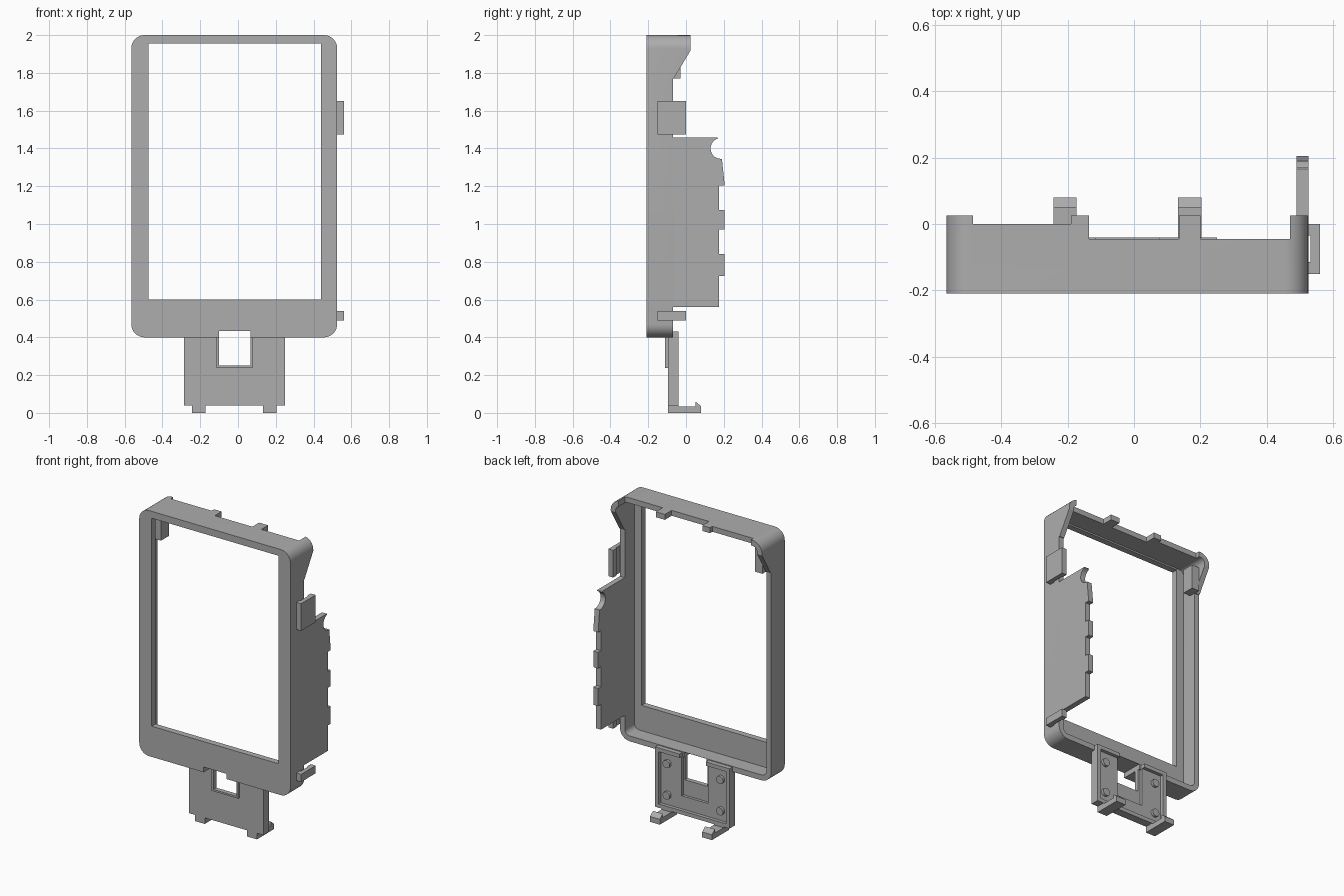
import bpy, bmesh, math
from mathutils import Vector

old = bpy.data.objects.get("Cube")
if old:
    bpy.data.objects.remove(old)

grey = bpy.data.materials.new("plain grey")
grey.use_nodes = True
colour = (0.42, 0.42, 0.42, 1)
grey.diffuse_color = colour
grey.node_tree.nodes["Principled BSDF"].inputs["Base Color"].default_value = colour


def prism(name, pts, axis, lo, hi):
    """Extrude a 2D profile: axis 'y' takes (x, z) points, axis 'x' takes (y, z)."""
    def place(a, b, d):
        return (a, d, b) if axis == "y" else (d, a, b)
    bm = bmesh.new()
    face = bm.faces.new([bm.verts.new(place(a, b, lo)) for a, b in pts])
    new = bmesh.ops.extrude_face_region(bm, geom=[face])["geom"]
    bmesh.ops.translate(bm, vec=Vector(place(0, 0, hi - lo)),
                        verts=[v for v in new if isinstance(v, bmesh.types.BMVert)])
    bmesh.ops.recalc_face_normals(bm, faces=bm.faces)
    me = bpy.data.meshes.new(name)
    bm.to_mesh(me)
    bm.free()
    me.materials.append(grey)
    ob = bpy.data.objects.new(name, me)
    bpy.context.collection.objects.link(ob)
    return ob


def box(name, x, y, z):
    return prism(name, [(x[0], z[0]), (x[1], z[0]), (x[1], z[1]), (x[0], z[1])], "y", *y)


def activate(ob):
    bpy.ops.object.select_all(action="DESELECT")
    ob.select_set(True)
    bpy.context.view_layer.objects.active = ob


def cut(ob, cutter):
    mod = ob.modifiers.new("cut", "BOOLEAN")
    mod.operation, mod.solver, mod.object = "DIFFERENCE", "EXACT", cutter
    activate(ob)
    bpy.ops.object.modifier_apply(modifier=mod.name)
    bpy.data.objects.remove(cutter)


def arc(cx, cz, r, start, end, n=8):
    return [(cx + r * math.cos(math.radians(start + (end - start) * i / n)),
             cz + r * math.sin(math.radians(start + (end - start) * i / n))) for i in range(n + 1)]


def rounded(x0, x1, z0, z1, r):
    return (arc(x1 - r, z1 - r, r, 0, 90) + arc(x0 + r, z1 - r, r, 90, 180)
            + arc(x0 + r, z0 + r, r, 180, 270) + arc(x1 - r, z0 + r, r, 270, 360))


# Bezel shell: rounded tray, hollowed from behind
X0, X1 = -0.565, 0.525
bezel = prism("bezel", rounded(X0, X1, 0.4, 2.0, 0.07), "y", -0.21, 0.025)
cut(bezel, prism("hollow", rounded(X0 + 0.035, X1 - 0.035, 0.435, 1.965, 0.035), "y", -0.17, 0.2))
cut(bezel, box("opening", (-0.475, 0.44), (-0.3, 0.1), (0.6, 1.955)))
# Back edge of the side walls, flaring out towards the top
cut(bezel, prism("side_relief", [(-0.07, 0.3), (0.3, 0.3), (0.3, 1.92), (0.025, 1.92), (-0.065, 1.77),
                                 (-0.07, 1.77)], "x", -0.8, 0.8))
# Steps along the top edge, leaving tabs between them
for xa, xb, y in ((-0.485, -0.19, 0.0), (-0.135, 0.135, -0.045), (0.2, 0.47, -0.045)):
    cut(bezel, box("top_relief", (xa, xb), (y, 0.2), (1.8, 2.2)))
cut(bezel, box("bottom_notch", (-0.1, 0.065), (-0.4, 0.2), (0.3, 0.434)))
activate(bezel)
bpy.ops.object.shade_smooth_by_angle(angle=math.radians(30))

# Small block inside the upper right corner
box("corner_block", (-0.53, -0.478), (-0.11, -0.03), (1.77, 1.93))

# Side panel with teeth and a round bite
profile = [(-0.07, 0.56), (0.175, 0.56)]
for za, zb in ((0.725, 0.84), (0.97, 1.075)):
    profile += [(0.175, za), (0.205, za), (0.205, zb), (0.175, zb)]
profile += [(0.175, 1.205), (0.205, 1.205), (0.19, 1.345)]
profile += arc(0.185, 1.4, 0.055, 268, 106, 14) + [(0.165, 1.457), (-0.07, 1.457)]
panel = prism("side_panel", profile, "x", X1 - 0.035, X1)
activate(panel)
bpy.ops.object.shade_smooth_by_angle(angle=math.radians(20))

# Side clips: plate standing off the wall on a foot, lip at the back
for name, za, zb in (("upper_clip", 1.475, 1.652), ("lower_clip", 0.49, 0.54)):
    prism_parts = [(0.532, 0.56, -0.15, 0.0), (X1, 0.532, -0.15, -0.115), (X1, 0.532, -0.035, 0.0)]
    for part, (xa, xb, ya, yb) in zip(("plate", "foot", "lip"), prism_parts):
        box(f"{name}_{part}", (xa, xb), (ya, yb), (za, zb))

# Bottom bracket: tray with a raised rim and a slot open at the top
bracket = box("bracket", (-0.285, 0.25), (-0.095, -0.04), (0.04, 0.43))
cut(bracket, box("tray_recess", (-0.26, 0.225), (-0.062, 0.1), (0.065, 0.405)))
cut(bracket, box("channel", (-0.115, 0.075), (-0.08, 0.1), (0.15, 0.5)))
cut(bracket, box("slot", (-0.1, 0.065), (-0.3, 0.1), (0.25, 0.5)))

# Raised lip round the slot on the front
lip = box("slot_lip", (-0.115, 0.078), (-0.11, -0.095), (0.238, 0.4))
cut(lip, box("lip_slot", (-0.1, 0.065), (-0.3, 0.1), (0.25, 0.5)))

# Pegs in the tray corners
for x in (-0.21, 0.175):
    for z in (0.13, 0.335):
        peg = prism("peg", arc(x, z, 0.025, 0, 345, 23), "y", -0.062, -0.045)
        activate(peg)
        bpy.ops.object.shade_smooth_by_angle(angle=math.radians(30))

# Hooks under the bracket
for x in (-0.243, 0.133):
    prism("hook", [(-0.095, 0), (0.08, 0), (0.08, 0.035), (0.05, 0.06), (0.05, 0.035),
                   (-0.04, 0.035), (-0.04, 0.04), (-0.095, 0.04)], "x", x, x + 0.07)
